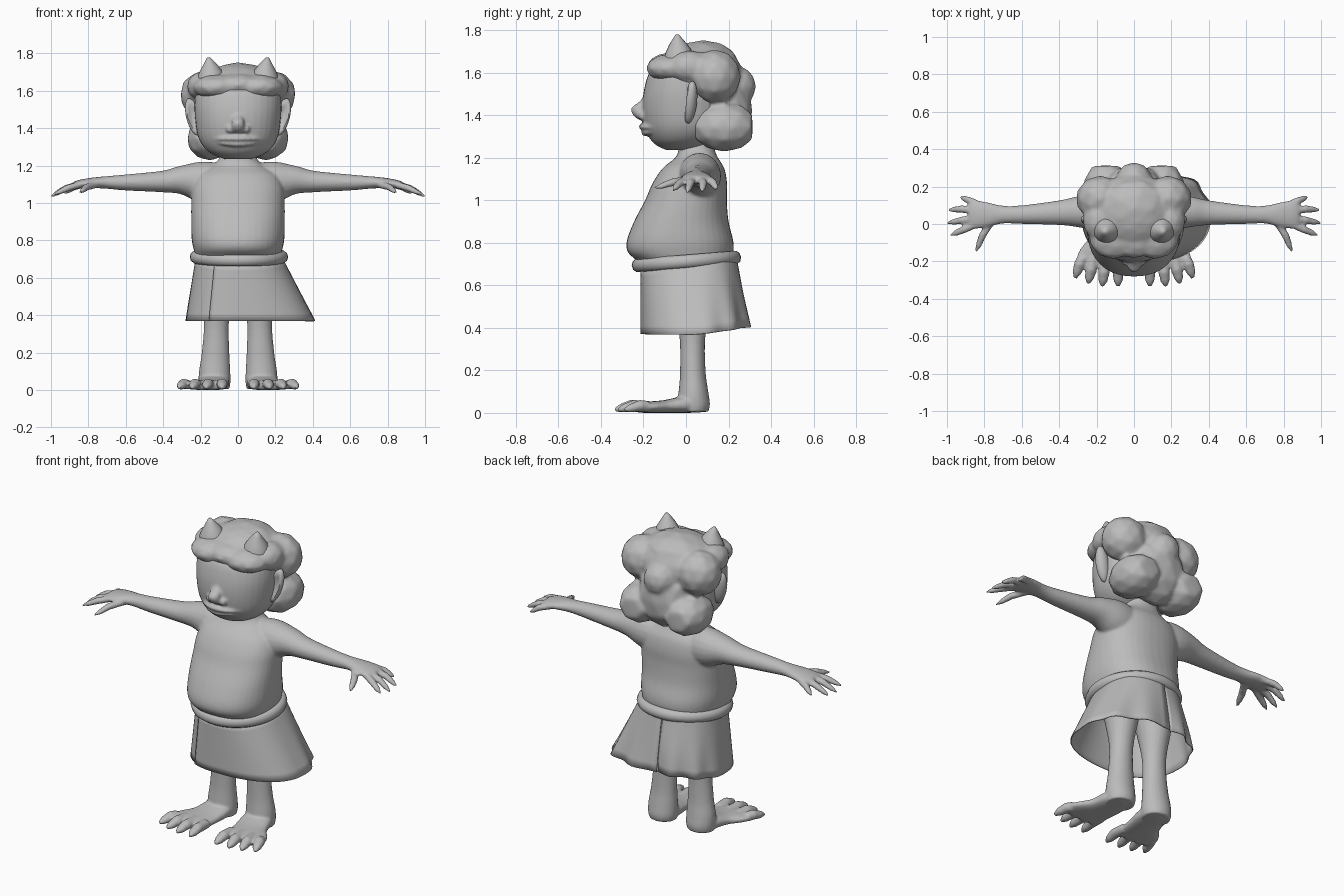
import bpy, bmesh, math
from mathutils import Vector

if "Cube" in bpy.data.objects:
    bpy.data.objects.remove(bpy.data.objects["Cube"])

grey = bpy.data.materials.new("plain grey")
grey.diffuse_color = (0.5, 0.5, 0.5, 1)
grey.use_nodes = True
grey.node_tree.nodes["Principled BSDF"].inputs["Base Color"].default_value = grey.diffuse_color


def finish(name, bm, angle=50):
    me = bpy.data.meshes.new(name)
    bmesh.ops.recalc_face_normals(bm, faces=bm.faces)
    bm.to_mesh(me)
    bm.free()
    ob = bpy.data.objects.new(name, me)
    bpy.context.collection.objects.link(ob)
    me.materials.append(grey)
    bpy.ops.object.select_all(action='DESELECT')
    ob.select_set(True)
    bpy.context.view_layer.objects.active = ob
    bpy.ops.object.shade_smooth_by_angle(angle=math.radians(angle))
    return ob


def smooth_rings(rings, steps=4):
    """Catmull-Rom interpolation between the given rings."""
    out = []
    for i in range(len(rings) - 1):
        p = [rings[max(0, min(len(rings) - 1, i + d))] for d in (-1, 0, 1, 2)]
        for s in range(steps):
            t = s / steps
            out.append([.5 * (2 * b + (c - a) * t + (2 * a - 5 * b + 4 * c - d) * t * t
                              + (3 * b - a - 3 * c + d) * t ** 3) for a, b, c, d in zip(*p)])
    return out + [list(rings[-1])]


def add_loft(bm, rings, side=(1, 0, 0), n=20, power=1.0, mirror=1, steps=4, level=False):
    """Closed tube through (x, y, z, half width along side, half thickness)."""
    rings = smooth_rings(rings, steps)
    part = bmesh.new()
    pts = [Vector(r[:3]) for r in rings]
    loops = []
    for i, r in enumerate(rings):
        t = (pts[min(i + 1, len(pts) - 1)] - pts[max(i - 1, 0)]).normalized()
        if level:
            t = Vector((0, 0, 1))
        u = Vector(side)
        u = (u - t * u.dot(t)).normalized()
        v = t.cross(u)
        loop = []
        for k in range(n):
            c, s = math.cos(math.tau * k / n), math.sin(math.tau * k / n)
            c = math.copysign(abs(c) ** power, c)
            s = math.copysign(abs(s) ** power, s)
            p = pts[i] + u * c * r[3] + v * s * r[4]
            loop.append(part.verts.new((p.x * mirror, p.y, p.z)))
        loops.append(loop)
    for a, b in zip(loops, loops[1:]):
        for k in range(n):
            part.faces.new((a[k], a[(k + 1) % n], b[(k + 1) % n], b[k]))
    part.faces.new(loops[0][::-1])
    part.faces.new(loops[-1])
    bmesh.ops.recalc_face_normals(part, faces=part.faces)
    tmp = bpy.data.meshes.new("tmp")
    part.to_mesh(tmp)
    part.free()
    bm.from_mesh(tmp)
    bpy.data.meshes.remove(tmp)


def digit(bm, base, mid, tip, r, m):
    add_loft(bm, [(*base, r, r), (*mid, r * 1.1, r), (*(Vector(mid).lerp(Vector(tip), .6)), r * .9, r * .75),
                  (*tip, r * .3, r * .3)], side=(.3, 1, 0) if abs(tip[0]) > .6 else (1, 0, 0),
             n=10, mirror=m, steps=1)


def blob(bm, c, r, sub=2):
    for v in bmesh.ops.create_icosphere(bm, subdivisions=sub, radius=1)["verts"]:
        v.co = Vector(c) + Vector((v.co.x * r[0], v.co.y * r[1], v.co.z * r[2]))


def fuse(ob, voxel, smooth):
    m = ob.modifiers.new("fuse", 'REMESH')
    m.mode, m.voxel_size, m.use_smooth_shade = 'VOXEL', voxel, True
    s = ob.modifiers.new("soften", 'SMOOTH')
    s.factor, s.iterations = .5, smooth


# torso with neck, arms and hands
bm = bmesh.new()
add_loft(bm, [(0, 0, .66, .21, .19), (0, -.01, .71, .225, .215), (0, -.025, .755, .238, .248),
              (0, -.028, .81, .248, .25), (0, -.022, .9, .25, .222), (0, 0, 1.0, .25, .192),
              (0, .018, 1.08, .245, .175), (0, .035, 1.15, .215, .145), (0, .05, 1.2, .14, .1),
              (0, .05, 1.24, .1, .085), (0, .05, 1.3, .09, .08)], n=40, power=.87, level=True)
for m in (1, -1):
    add_loft(bm, [(.08, .055, 1.1, .1, .11), (.2, .065, 1.115, .1, .108), (.3, .065, 1.123, .083, .078),
                  (.4, .06, 1.115, .066, .058), (.6, .05, 1.11, .05, .043), (.7, .05, 1.11, .048, .034),
                  (.78, .05, 1.108, .066, .028), (.85, .05, 1.1, .076, .023), (.88, .05, 1.093, .06, .018)],
             side=(0, 1, 0), mirror=m)
    for base, mid, tip in [((.82, .1, 1.1), (.88, .125, 1.085), (.93, .145, 1.05)),
                           ((.84, .07, 1.1), (.92, .08, 1.08), (.995, .075, 1.04)),
                           ((.84, .03, 1.1), (.92, .02, 1.08), (1.0, .005, 1.035)),
                           ((.84, 0, 1.1), (.91, -.03, 1.08), (.985, -.062, 1.045)),
                           ((.75, .03, 1.1), (.81, -.06, 1.085), (.845, -.15, 1.055))]:
        digit(bm, base, mid, tip, .019, m)
fuse(finish("torso_and_arms", bm), .0075, 8)

# legs with feet and toes
for m, label in ((1, "left"), (-1, "right")):
    bm = bmesh.new()
    add_loft(bm, [(.11, .03, .68, .105, .125), (.112, .03, .55, .092, .1), (.115, .03, .37, .067, .062),
                  (.12, .032, .2, .074, .06), (.125, .035, .1, .084, .07), (.125, .035, .04, .085, .078),
                  (.125, .035, .005, .078, .07)], mirror=m, level=True)
    add_loft(bm, [(.125, .07, .035, .06, .034), (.13, 0, .04, .085, .04), (.15, -.1, .03, .095, .03),
                  (.18, -.19, .026, .125, .026), (.185, -.23, .022, .115, .02)], mirror=m, power=.8)
    for x0, x1, y1 in [(.085, .085, -.335), (.155, .17, -.335), (.22, .245, -.32), (.275, .315, -.29)]:
        digit(bm, (x0, -.18, .03), (x0 * .6 + x1 * .4, y1 + .075, .034), (x1, y1, .014), .028, m)
    fuse(finish(label + "_leg", bm), .0075, 4)


# wrapped skirt in two panels, flaring to one side and folded behind
def skirt_panel(name, a0, a1, grow, bulge):
    bm = bmesh.new()
    cols, rows = 48, 8
    grid = []
    for i in range(cols + 1):
        a = math.radians(a0 + (a1 - a0) * i / cols)
        c, s = math.cos(a), math.sin(a)
        sc = math.copysign(abs(c) ** .85, c)
        ss = math.copysign(abs(s) ** .85, s)
        col = []
        for j in range(rows + 1):
            t = j / rows
            rip = 1 + .04 * t * math.sin(11 * a) * max(0, .15 + s) + grow + bulge * math.sin(math.pi * t) * max(0, s)
            low = Vector((sc * (.405 if c > 0 else .285) * rip, .045 + ss * .255 * rip, .37 + .035 * max(0, s)))
            top = Vector((sc * .23 * (1 + grow), .01 + ss * .22 * (1 + grow), .715 + .04 * s))
            col.append(bm.verts.new(top.lerp(low, t)))
        grid.append(col)
    for p, q in zip(grid, grid[1:]):
        for j in range(rows):
            bm.faces.new((p[j], q[j], q[j + 1], p[j + 1]))
    finish(name, bm, 60).modifiers.new("cloth", 'SOLIDIFY').thickness = .006


skirt_panel("main_skirt_panel", -119, 91, .015, 0)
skirt_panel("side_skirt_panel", 91.5, 247, -.02, .05)

# rolled belt
bpy.ops.mesh.primitive_torus_add(major_segments=40, minor_segments=10, major_radius=.228, minor_radius=.03,
                                 location=(.005, .002, .712), rotation=(math.radians(4.5), 0, 0))
belt = bpy.context.object
belt.name = "belt"
belt.scale = (1.02, 1, 1.1)
belt.data.materials.append(grey)
bpy.ops.object.shade_smooth_by_angle(angle=math.radians(60))

# face
bm = bmesh.new()
add_loft(bm, [(0, -.02, 1.235, .07, .07), (0, -.02, 1.255, .125, .115), (0, -.01, 1.29, .175, .16),
              (0, 0, 1.35, .212, .195), (0, 0, 1.44, .228, .205), (0, 0, 1.53, .232, .195),
              (0, .015, 1.61, .22, .18), (0, .04, 1.68, .16, .12)], n=36, power=.95, level=True)
# nose, nostrils and lips
add_loft(bm, [(0, -.17, 1.5, .02, .02), (0, -.193, 1.465, .026, .025), (0, -.222, 1.43, .034, .036),
              (0, -.21, 1.39, .035, .03), (0, -.18, 1.37, .02, .02)], n=12, level=True)
for s in (1, -1):
    blob(bm, (s * .04, -.198, 1.395), (.026, .026, .024))
for z, y, r in ((1.345, -.205, .013), (1.315, -.192, .013)):
    lip = []
    for i in range(-4, 5):
        f = i / 4
        lip.append((.13 * f, y + .055 * f * f, z + .012 * f * f * (1 if z < 1.33 else -.4),
                    r * (1.4 - f * f), r * (1.05 - .8 * f * f)))
    add_loft(bm, lip, side=(0, 1, 0), n=10, steps=2)
fuse(finish("face", bm), .008, 4)

# ears with a hollow inside
for s, label in ((1, "left"), (-1, "right")):
    bm = bmesh.new()
    blob(bm, (0, 0, 0), (.04, .032, .1), 3)
    for v in bm.verts:
        z = v.co.z
        if v.co.y < 0:
            v.co.y += .03 * max(0, 1 - (v.co.x / .03) ** 2 - (z / .08) ** 2)
        v.co = Vector((s * (.238 + v.co.x + z * .22), .02 + v.co.y + z * .1, 1.46 + z))
    finish(label + "_ear", bm)

# hair clumps, flattened behind
bm = bmesh.new()
blob(bm, (0, .06, 1.58), (.24, .21, .165), 3)
blob(bm, (0, .08, 1.645), (.19, .17, .108))
blob(bm, (0, .18, 1.42), (.17, .14, .19))
blob(bm, (0, -.07, 1.63), (.15, .115, .065))
for s in (1, -1):
    for c, r in (((.18, .135, 1.58), (.132, .125, .13)), ((.15, .18, 1.345), (.125, .16, .118)),
                 ((.11, -.065, 1.62), (.135, .125, .07)), ((.19, .02, 1.625), (.085, .11, .08))):
        blob(bm, (c[0] * s, c[1], c[2]), r)
for v in bm.verts:
    v.co.y = min(v.co.y, .312)
blob(bm, (0, .245, 1.535), (.095, .085, .095))
fuse(finish("hair", bm, 60), .012, 3)

# horns
for s, label in ((1, "left"), (-1, "right")):
    bm = bmesh.new()
    add_loft(bm, [(.14 * s, -.03, 1.62, .088, .082), (.145 * s, -.033, 1.68, .072, .07),
                  (.15 * s, -.038, 1.73, .044, .044), (.158 * s, -.042, 1.778, .008, .008)], n=14, steps=2)
    finish(label + "_horn", bm, 60)
